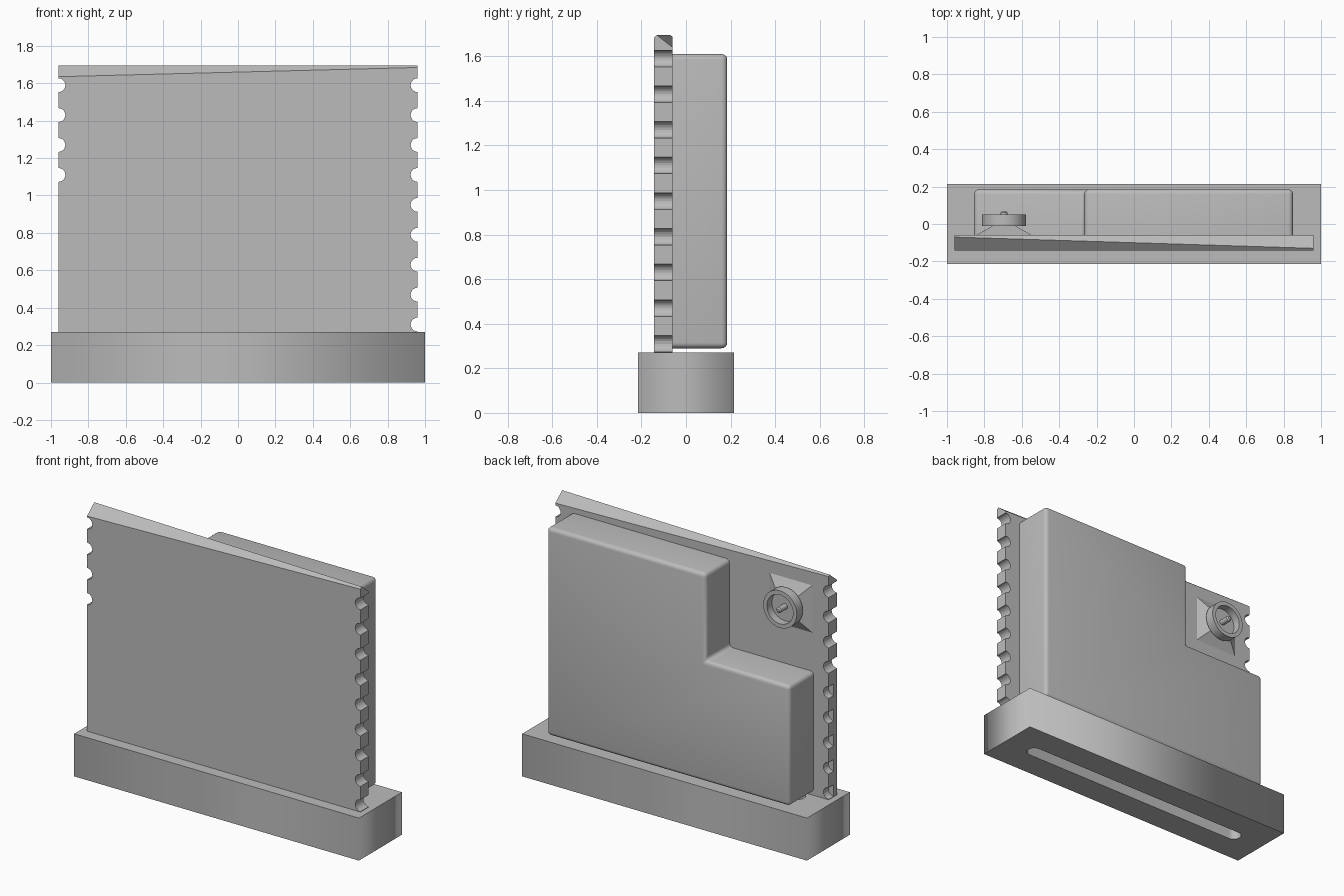
import bpy, bmesh, math
from mathutils import Vector

if "Cube" in bpy.data.objects:
    bpy.data.objects.remove(bpy.data.objects["Cube"], do_unlink=True)

grey = bpy.data.materials.new("plain_grey")
grey.use_nodes = True
COLOUR = (0.5, 0.5, 0.5, 1)
grey.diffuse_color = COLOUR
grey.node_tree.nodes["Principled BSDF"].inputs["Base Color"].default_value = COLOUR


def add_object(name, bm):
    bmesh.ops.recalc_face_normals(bm, faces=bm.faces)
    mesh = bpy.data.meshes.new(name)
    bm.to_mesh(mesh)
    bm.free()
    mesh.materials.append(grey)
    obj = bpy.data.objects.new(name, mesh)
    bpy.context.collection.objects.link(obj)
    return obj


def smooth(obj):
    bpy.ops.object.select_all(action="DESELECT")
    obj.select_set(True)
    bpy.context.view_layer.objects.active = obj
    bpy.ops.object.shade_smooth_by_angle(angle=math.radians(35))


def prism(outline, y0, y1):
    """Extrude an x-z outline along y."""
    bm = bmesh.new()
    face = bm.faces.new([bm.verts.new((x, y0, z)) for x, z in outline])
    new = bmesh.ops.extrude_face_region(bm, geom=[face])["geom"]
    bmesh.ops.translate(bm, vec=(0, y1 - y0, 0),
                        verts=[v for v in new if isinstance(v, bmesh.types.BMVert)])
    return bm


def arc(cx, cy, r, start, end, steps):
    angles = [math.radians(start + (end - start) * i / steps) for i in range(steps + 1)]
    return [(cx + r * math.cos(a), cy + r * math.sin(a)) for a in angles]


# Base block with a long rounded slot through it
BASE_H = 0.27
outer = [(-1, -0.215), (1, -0.215), (1, 0.215), (-1, 0.215)]
slot = arc(0.785, 0, 0.045, -90, 90, 12) + arc(-0.785, 0, 0.045, 90, 270, 12)
curve = bpy.data.curves.new("base_block", "CURVE")
curve.dimensions = "2D"
curve.fill_mode = "BOTH"
curve.extrude = BASE_H / 2
for loop in (outer, slot):
    spline = curve.splines.new("POLY")
    spline.points.add(len(loop) - 1)
    for point, (x, y) in zip(spline.points, loop):
        point.co = (x, y, 0, 1)
    spline.use_cyclic_u = True
curve.materials.append(grey)
base = bpy.data.objects.new("base_block", curve)
base.location.z = BASE_H / 2
bpy.context.collection.objects.link(base)
bpy.ops.object.select_all(action="DESELECT")
base.select_set(True)
bpy.context.view_layer.objects.active = base
bpy.ops.object.convert(target="MESH")
base.data.shade_flat()

# Upright board: two layers with edge notches, top cut by two slanted planes
HALF, TOP = 0.96, 1.695
FRONT, MIDDLE, REAR = -0.143, -0.11, -0.06
heights = [0.31 + 0.16 * i for i in range(9)]
ridge_a = Vector((-HALF, -0.07, TOP))
ridge_b = Vector((HALF, -0.13, TOP))
slopes = [Vector((-HALF, FRONT, 1.635)), Vector((HALF, REAR, 1.64))]


def board_layer(name, y0, y1, right_notches):
    outline = [(-HALF, BASE_H), (HALF, BASE_H)]
    for z in heights:
        outline += arc(HALF, z, 0.037, 270, 90, 10)
    outline += [(HALF, TOP), (-HALF, TOP)]
    for z in reversed(right_notches):
        outline += arc(-HALF, z, 0.037, 90, -90, 10)
    bm = prism(outline, y0, y1)
    for low in slopes:
        normal = (ridge_b - ridge_a).cross(low - ridge_a).normalized()
        if normal.z < 0:
            normal.negate()
        cut = bmesh.ops.bisect_plane(bm, geom=bm.verts[:] + bm.edges[:] + bm.faces[:],
                                     plane_co=ridge_a, plane_no=normal, clear_outer=True)
        edges = [e for e in cut["geom_cut"] if isinstance(e, bmesh.types.BMEdge)]
        bmesh.ops.holes_fill(bm, edges=[e for e in edges if e.is_boundary])
    return add_object(name, bm)


board_layer("board_front_layer", FRONT, MIDDLE, heights[5:])
board_layer("board_rear_layer", MIDDLE, REAR, heights)

# L-shaped cover with rounded edges
STEP_X, STEP_Z = -0.265, 1.055
cover_outline = [(-0.855, 0.29), (0.85, 0.29), (0.85, 1.61),
                 (STEP_X, 1.61), (STEP_X, STEP_Z), (-0.855, STEP_Z)]
bm = prism(cover_outline, REAR, 0.185)
edges = [e for e in bm.edges if max(v.co.y for v in e.verts) > 0]
bmesh.ops.bevel(bm, geom=edges, offset=0.025, segments=4, profile=0.5, affect="EDGES")
smooth(add_object("rear_cover", bm))

# Round socket on a low four-sided mount
SOCKET_X, SOCKET_Z = -0.695, 1.45


def lathe(name, profile, sides):
    """Revolve (radius, y) points around the socket axis."""
    bm = bmesh.new()
    verts = [bm.verts.new((SOCKET_X + r, y, SOCKET_Z)) for r, y in profile]
    edges = [bm.edges.new(pair) for pair in zip(verts, verts[1:])]
    bmesh.ops.spin(bm, geom=verts + edges, cent=(SOCKET_X, 0, SOCKET_Z),
                   axis=(0, 1, 0), angle=math.tau, steps=sides, use_duplicate=False)
    bmesh.ops.remove_doubles(bm, verts=bm.verts, dist=0.0001)
    obj = add_object(name, bm)
    smooth(obj)
    return obj


lathe("socket_ring", [(0, -0.01), (0.118, -0.01), (0.118, 0.05),
                      (0.092, 0.05), (0.092, 0), (0, 0)], 40)
lathe("socket_pin", [(0.018, -0.01), (0.018, 0.062), (0.01, 0.07), (0, 0.07)], 16)

bm = prism([(SOCKET_X + sx * 0.15, SOCKET_Z + sz * 0.15)
            for sx, sz in ((-1, -1), (1, -1), (1, 1), (-1, 1))], REAR, -0.01)
for v in bm.verts:
    if v.co.y > -0.03:
        v.co.x = SOCKET_X + (v.co.x - SOCKET_X) * 0.4
        v.co.z = SOCKET_Z + (v.co.z - SOCKET_Z) * 0.4
add_object("socket_mount", bm)
